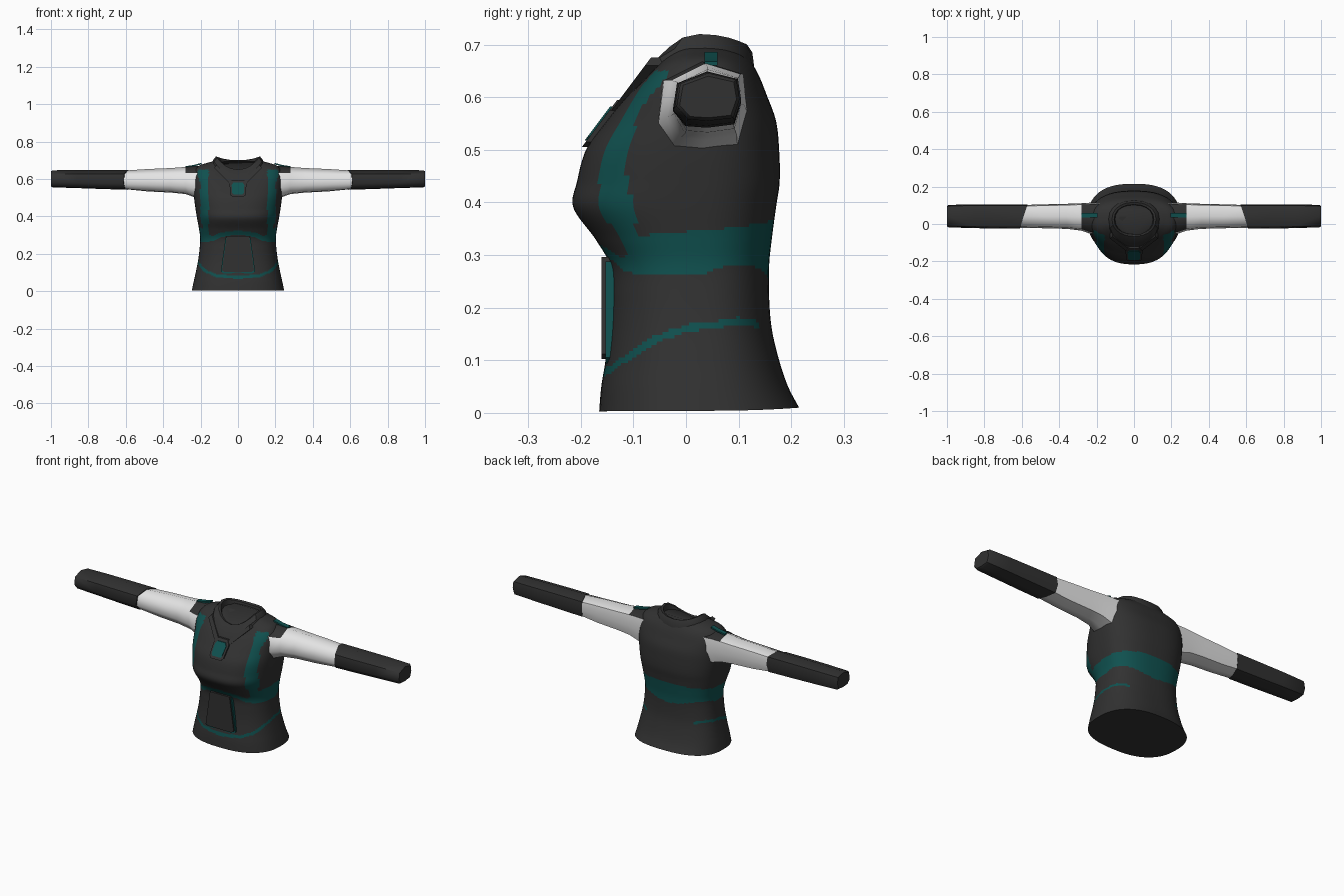
import bpy, bmesh, math

if "Cube" in bpy.data.objects:
    bpy.data.objects.remove(bpy.data.objects["Cube"])


def material(name, rgb):
    m = bpy.data.materials.new(name)
    m.diffuse_color = (*rgb, 1)
    m.use_nodes = True
    m.node_tree.nodes["Principled BSDF"].inputs["Base Color"].default_value = m.diffuse_color
    return m


DARK = material("charcoal", (0.031, 0.031, 0.031))
TEAL = material("teal", (0.005, 0.082, 0.079))
WHITE = material("white", (0.78, 0.78, 0.78))


def finish(bm, name, mats, angle=50):
    bmesh.ops.recalc_face_normals(bm, faces=bm.faces)
    me = bpy.data.meshes.new(name)
    bm.to_mesh(me)
    bm.free()
    ob = bpy.data.objects.new(name, me)
    bpy.context.collection.objects.link(ob)
    for m in mats:
        me.materials.append(m)
    bpy.ops.object.select_all(action='DESELECT')
    ob.select_set(True)
    bpy.context.view_layer.objects.active = ob
    bpy.ops.object.shade_smooth_by_angle(angle=math.radians(angle))
    return ob


def loft(rings, rule=None):
    """Skin closed rings of points, cap both ends; rule(row, column) gives the colour slot."""
    bm = bmesh.new()
    rows = [[bm.verts.new(p) for p in r] for r in rings]
    n = len(rows[0])
    for i in range(len(rows) - 1):
        for j in range(n):
            k = (j + 1) % n
            f = bm.faces.new((rows[i][j], rows[i][k], rows[i + 1][k], rows[i + 1][j]))
            if rule:
                f.material_index = rule(i, j)
    bm.faces.new(rows[0])
    bm.faces.new(rows[-1])
    return bm


def lerp(table, t):
    """Piecewise linear lookup in rows of (key, values...)."""
    for a, b in zip(table, table[1:]):
        if t <= b[0]:
            k = max(0, (t - a[0]) / (b[0] - a[0]))
            return [p + (q - p) * k for p, q in zip(a[1:], b[1:])]
    return table[-1][1:]


def body_ring(level, cols, power=2.5):
    """Rounded body section: heights at front, side, back, then half width, front y, back y."""
    zf, zs, zb, w, yf, yb = level
    yc = 0.025
    pts = []
    for j in range(cols):
        a = 2 * math.pi * j / cols
        s, c = math.sin(a), math.cos(a)
        x = w * math.copysign(abs(s) ** (2 / power), s)
        k = abs(c) ** (2 / power)
        y = yc + ((yf - yc) if c > 0 else (yb - yc)) * k
        z = zs + ((zf - zs) if c > 0 else (zb - zs)) * c * c
        pts.append((x, y, z))
    return pts


# Torso levels from hem to neck
levels = [
    (.003, .004, .01, .247, -.165, .215),
    (.05, .05, .05, .237, -.161, .194),
    (.10, .10, .10, .226, -.153, .177),
    (.16, .16, .16, .214, -.146, .163),
    (.22, .22, .22, .206, -.143, .158),
    (.28, .28, .28, .202, -.145, .158),
    (.33, .33, .33, .208, -.172, .163),
    (.39, .39, .39, .219, -.214, .171),
    (.44, .44, .44, .227, -.207, .178),
    (.50, .50, .50, .235, -.190, .177),
    (.55, .56, .555, .239, -.155, .171),
    (.595, .625, .605, .238, -.118, .153),
    (.62, .668, .64, .212, -.092, .139),
    (.632, .687, .665, .16, -.078, .125),
    (.638, .697, .68, .115, -.068, .112),
]
COLS, STEPS = 96, 10


def spline(p0, p1, p2, p3, t):
    return tuple(.5 * (2 * b + (c - a) * t + (2 * a - 5 * b + 4 * c - d) * t * t
                       + (3 * b - a - 3 * c + d) * t ** 3)
                 for a, b, c, d in zip(p0, p1, p2, p3))


dense = []
for i in range(len(levels) - 1):
    quad = (levels[max(i - 1, 0)], levels[i], levels[i + 1], levels[min(i + 2, len(levels) - 1)])
    dense += [spline(*quad, s / STEPS) for s in range(STEPS)]
dense.append(levels[-1])
rings = [body_ring(l, COLS) for l in dense]

# Painted bands: (turn from front to back, lower z, upper z)
waist = [(0, .302, .325), (.1, .292, .315), (.2, .270, .296), (.27, .264, .302), (.33, .260, .335),
         (.5, .264, .346), (.62, .282, .352), (.75, .281, .360), (1, .25, .367)]
hip = [(0, .065, .082), (.15, .077, .093), (.25, .099, .115), (.4, .139, .154),
       (.5, .157, .171), (.65, .169, .182), (.8, .160, .174)]
# Rear edge of the chest stripe: (z, y)
stripe = [(.30, -.085), (.33, -.09), (.48, -.118), (.58, -.085), (.66, -.02)]


def torso_colour(i, j):
    a, b = rings[i][j], rings[i + 1][(j + 1) % COLS]
    x, y, z = [(p + q) / 2 for p, q in zip(a, b)]
    turn = (j + .5) / COLS * 2
    turn = min(turn, 2 - turn)
    lo, hi = lerp(waist, turn)
    if lo < z < hi:
        return 1
    lo, hi = lerp(hip, turn)
    if turn < .8 and lo < z < hi:
        return 1
    if .28 < z < .65 and abs(x) > .157 and y < lerp(stripe, z)[0]:
        return 1
    return 0


finish(loft(rings, torso_colour), "torso", [DARK, TEAL])

# Raised collar with a sunken neck opening
collar = [(.585, .68, .655, .14, -.125, .13),
          (.612, .70, .685, .134, -.112, .126),
          (.65, .72, .70, .118, -.066, .116),
          (.645, .717, .695, .106, -.056, .104),
          (.625, .68, .665, .10, -.05, .098)]
finish(loft([body_ring(l, 20, 2.2) for l in collar]), "collar", [DARK], 35)

# Arm section in unit (y, z), eight sided
section = [(0, .3), (.06, .78), (.5, 1), (.95, .86), (1, .45), (.9, .06), (.5, 0), (.18, .03)]


def arm_ring(side, x, y0, y1, z0, z1, skew=0):
    pts = []
    for u, v in section:
        y = y0 + (y1 - y0) * u
        pts.append((side * (x - skew * (y - .04)), y, z0 + (z1 - z0) * v))
    return pts


sleeve = [(.18, -.057, .117, .492, .668), (.235, -.052, .114, .503, .668), (.28, -.036, .111, .519, .664),
          (.36, -.026, .108, .527, .658), (.48, -.023, .105, .533, .653), (.60, -.02, .102, .545, .645, .33)]
cuff = [(.59, -.025, .105, .542, .649, .33), (.72, -.025, .105, .546, .649), (.86, -.022, .105, .551, .648),
        (.992, -.018, .102, .555, .646), (1.0, -.012, .096, .561, .640)]


def sleeve_colour(i, j):
    return 1 if i < 2 and j in (1, 2) else 0


def plate(name, outline, surface, depth, mat):
    """Panel from an x-z outline; surface(z) gives its front y."""
    bm = bmesh.new()
    front = [bm.verts.new((x, surface(z), z)) for x, z in outline]
    back = [bm.verts.new((x, surface(z) + depth, z)) for x, z in outline]
    n = len(outline)
    bm.faces.new(front)
    bm.faces.new(back[::-1])
    for i in range(n):
        k = (i + 1) % n
        bm.faces.new((front[i], back[i], back[k], front[k]))
    return finish(bm, name, [mat], 30)


def mirrored(half):
    return half + [(-x, z) for x, z in reversed(half)]


def chest(offset):
    return lambda z: -.190 + .75 * (z - .5) - offset


for side, word in ((1, "left"), (-1, "right")):
    finish(loft([arm_ring(side, *r) for r in sleeve], sleeve_colour), word + "_sleeve", [WHITE, DARK], 60)
    finish(loft([arm_ring(side, *r) for r in cuff]), word + "_forearm", [DARK], 50)
    # Shoulder tab
    bm = loft([[(side * x, y, z + h) for y, h in ((.035, 0), (.06, 0), (.06, -.008), (.035, -.008))]
               for x, z in ((.195, .686), (.235, .675), (.28, .668))])
    finish(bm, word + "_shoulder_tab", [TEAL], 30)
    # Lapel running from the collar to the clasp
    plate(word + "_lapel", [(side * x, z) for x, z in ((.115, .675), (.128, .66), (.045, .575), (.02, .58))],
          chest(.008), .03, DARK)

# Chest clasp
plate("clasp_frame", mirrored([(.028, .595), (.045, .575), (.042, .515), (.03, .505)]), chest(.012), .04, DARK)
plate("clasp_inset", mirrored([(.024, .582), (.034, .568), (.031, .525), (.025, .518)]), chest(.016), .008, TEAL)

# Belly panel with its coloured edge
plate("belly_trim", mirrored([(.066, .288), (.092, .105), (.075, .094)]), lambda z: -.153, .04, TEAL)
plate("belly_panel", mirrored([(.060, .296), (.086, .112), (.072, .102)]), lambda z: -.161, .04, DARK)
